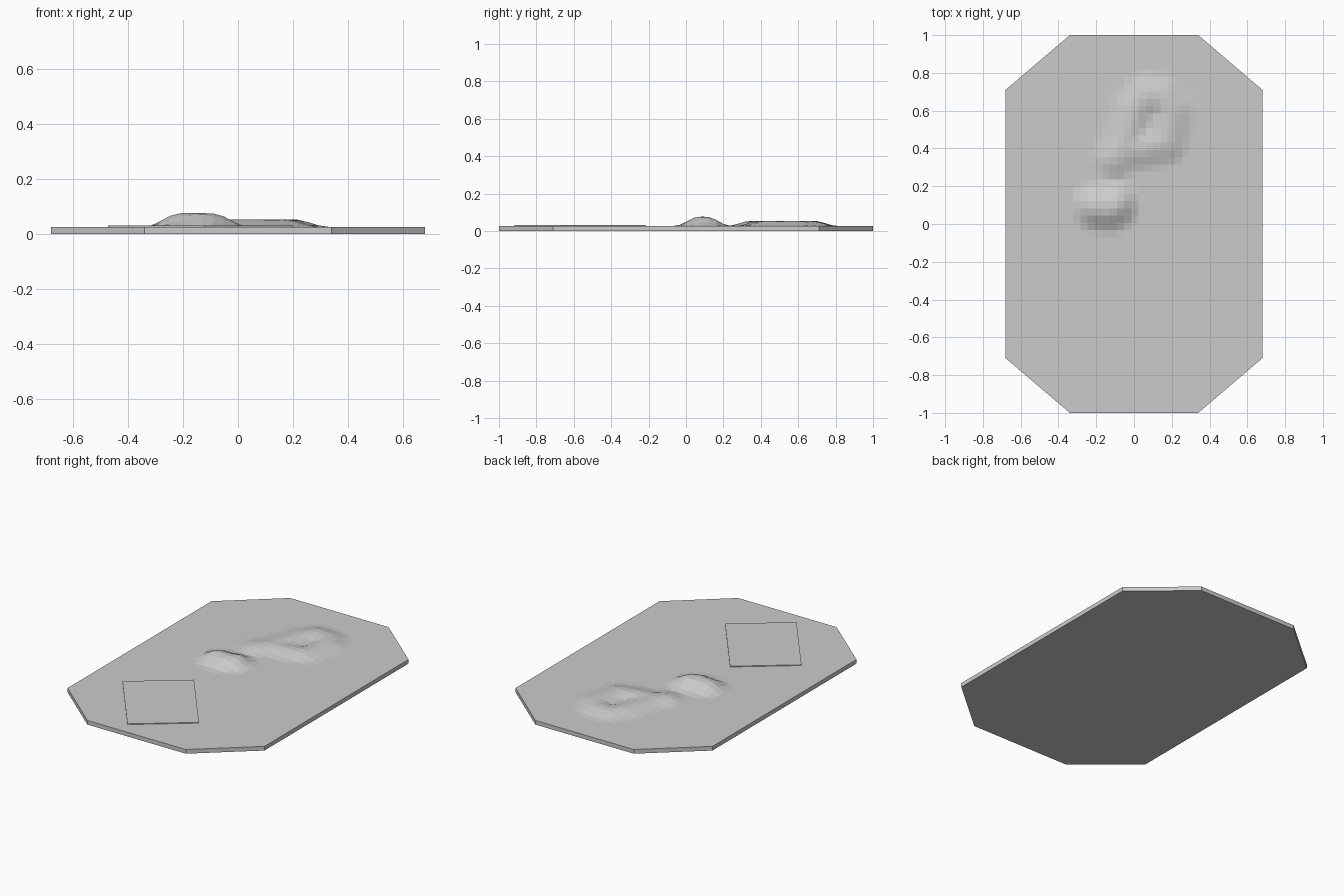
import bpy, bmesh, math
from mathutils import Vector

if "Cube" in bpy.data.objects:
    bpy.data.objects.remove(bpy.data.objects["Cube"])

TOP = 0.026  # upper face of the slab

stone = bpy.data.materials.new("plain grey")
stone.diffuse_color = (0.6, 0.6, 0.6, 1)
stone.use_nodes = True
stone.node_tree.nodes["Principled BSDF"].inputs["Base Color"].default_value = stone.diffuse_color


def finish(name, bm):
    bmesh.ops.recalc_face_normals(bm, faces=bm.faces)
    mesh = bpy.data.meshes.new(name)
    bm.to_mesh(mesh)
    bm.free()
    mesh.materials.append(stone)
    obj = bpy.data.objects.new(name, mesh)
    bpy.context.collection.objects.link(obj)
    return obj


def prism(name, outline, z0, z1):
    bm = bmesh.new()
    face = bm.faces.new([bm.verts.new((x, y, z0)) for x, y in outline])
    new = bmesh.ops.extrude_face_region(bm, geom=[face])["geom"]
    for v in new:
        if isinstance(v, bmesh.types.BMVert):
            v.co.z = z1
    if not face.is_valid or len(bm.faces) < len(outline) + 2:
        bm.faces.new([v for v in bm.verts if v.co.z == z0][:len(outline)])
    return finish(name, bm)


# Octagonal base slab
quarter = [(0.34, 1.0), (0.68, 0.71)]
half = quarter + [(x, -y) for x, y in reversed(quarter)]
prism("base_slab", half + [(-x, y) for x, y in reversed(half)], 0, TOP)

# Thin tilted rectangular plate
prism("rectangular_plate",
      [(-0.152, -0.217), (-0.472, -0.465), (-0.122, -0.916), (0.198, -0.668)],
      TOP - 0.002, TOP + 0.005)


def ease(t):
    t = max(0.0, min(1.0, t))
    return t * t * (3 - 2 * t)


def path_distance(p, pts):
    best = 9.0
    for a, b in zip(pts, pts[1:]):
        a, b = Vector(a), Vector(b)
        t = max(0, min(1, (p - a).dot(b - a) / (b - a).length_squared))
        best = min(best, (p - a.lerp(b, t)).length)
    return best


def relief(name, x0, x1, y0, y1, height, step=0.0385):
    """Coarse height field, keeping only the raised cells."""
    bm = bmesh.new()
    nx, ny = round((x1 - x0) / step), round((y1 - y0) / step)
    rows = []
    for j in range(ny + 1):
        row = []
        for i in range(nx + 1):
            x, y = x0 + i * step, y0 + j * step
            row.append(bm.verts.new((x, y, TOP + height(Vector((x, y))))))
        rows.append(row)
    for j in range(ny):
        for i in range(nx):
            q = [rows[j][i], rows[j][i + 1], rows[j + 1][i + 1], rows[j + 1][i]]
            if max(v.co.z for v in q) > TOP + 0.0012:
                bm.faces.new(q)
    loose = [v for v in bm.verts if not v.link_faces]
    bmesh.ops.delete(bm, geom=loose, context='VERTS')
    for v in bm.verts:
        v.co.z += 0.0003
    return finish(name, bm)


# Single rounded hill
hill_ridge = [(-0.2, 0.09), (-0.13, 0.08), (-0.1, 0.1)]
relief("small_hill", -0.322, 0.06, -0.11, 0.27,
       lambda p: 0.05 * ease(1.08 - path_distance(p, hill_ridge) / 0.13))

# Ring of low ridges around a shallow hollow
ring = [(-0.1, 0.35), (-0.05, 0.42), (0.0, 0.6), (0.06, 0.68), (0.15, 0.67),
        (0.2, 0.6), (0.17, 0.43), (0.04, 0.4), (-0.06, 0.4)]
relief("ring_ridge", -0.245, 0.35, 0.2, 0.86,
       lambda p: 0.027 * ease(1.05 - path_distance(p, ring) / 0.125))
